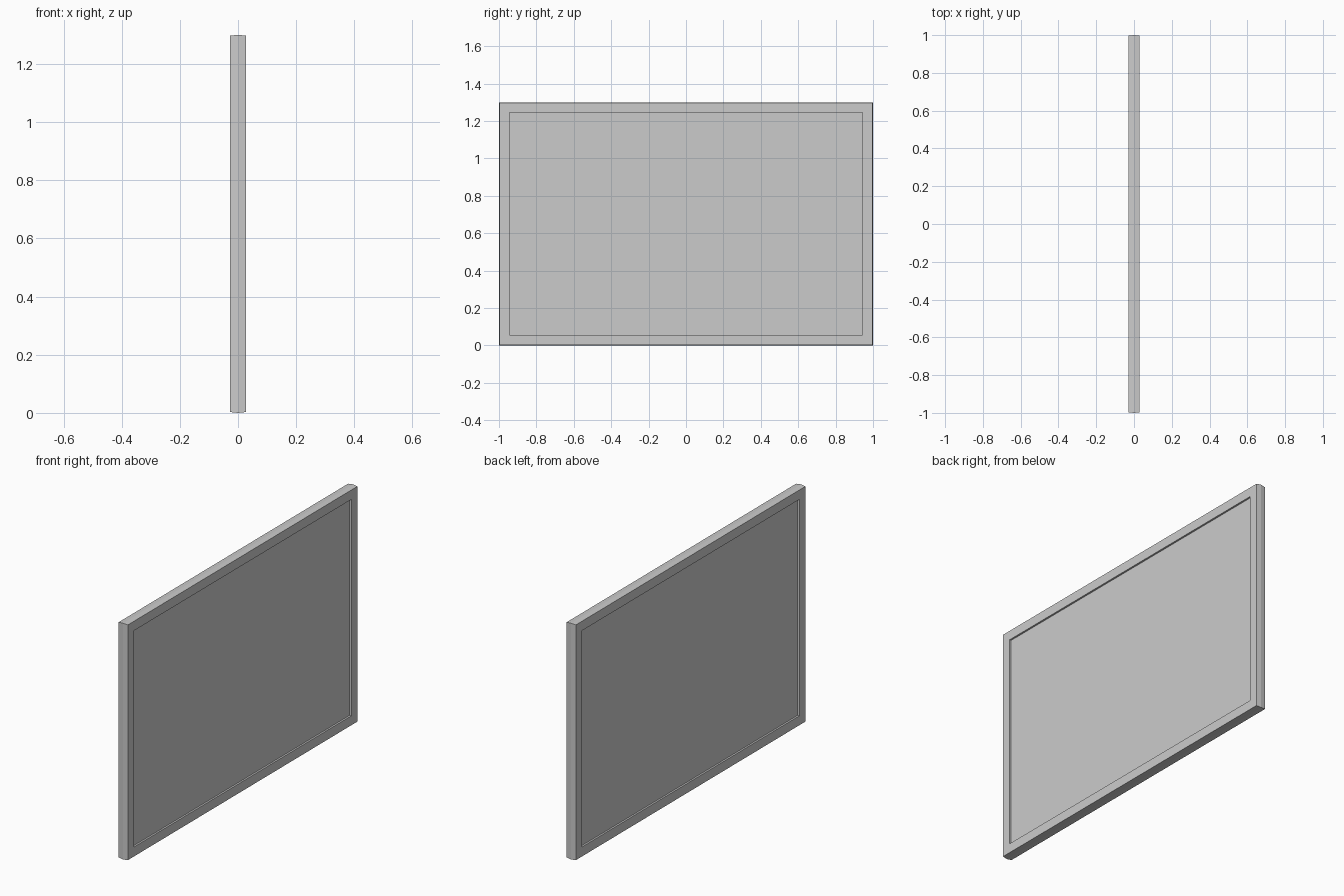
import bpy, bmesh

if "Cube" in bpy.data.objects:
    bpy.data.objects.remove(bpy.data.objects["Cube"])

W, H = 1.0, 1.3        # half length along y, full height
RAIL, HALF = 0.055, 0.028
RECESS = 0.018         # half thickness of the inner panel


def finish(bm, name):
    bmesh.ops.recalc_face_normals(bm, faces=bm.faces)
    me = bpy.data.meshes.new(name)
    bm.to_mesh(me)
    bm.free()
    ob = bpy.data.objects.new(name, me)
    bpy.context.collection.objects.link(ob)
    return ob


# Mitred frame: one rail profile (inward offset, x) swept round the rectangle
profile = [(0, 0), (0.003, HALF), (RAIL, HALF), (RAIL, -HALF), (0.003, -HALF)]
bm = bmesh.new()
rings = []
for sy, top in ((-1, 0), (1, 0), (1, 1), (-1, 1)):
    rings.append([bm.verts.new((x, sy * (W - d), H - d if top else d))
                  for d, x in profile])
n = len(profile)
for i in range(4):
    a, b = rings[i], rings[(i + 1) % 4]
    for j in range(n):
        k = (j + 1) % n
        bm.faces.new((a[j], a[k], b[k], b[j]))
finish(bm, "frame")

# Flat panel, set slightly back from both faces of the frame
bm = bmesh.new()
bmesh.ops.create_cube(bm, size=1)
for v in bm.verts:
    v.co.x *= 2 * RECESS
    v.co.y *= 2 * (W - RAIL)
    v.co.z = v.co.z * (H - 2 * RAIL) + H / 2
finish(bm, "panel")
